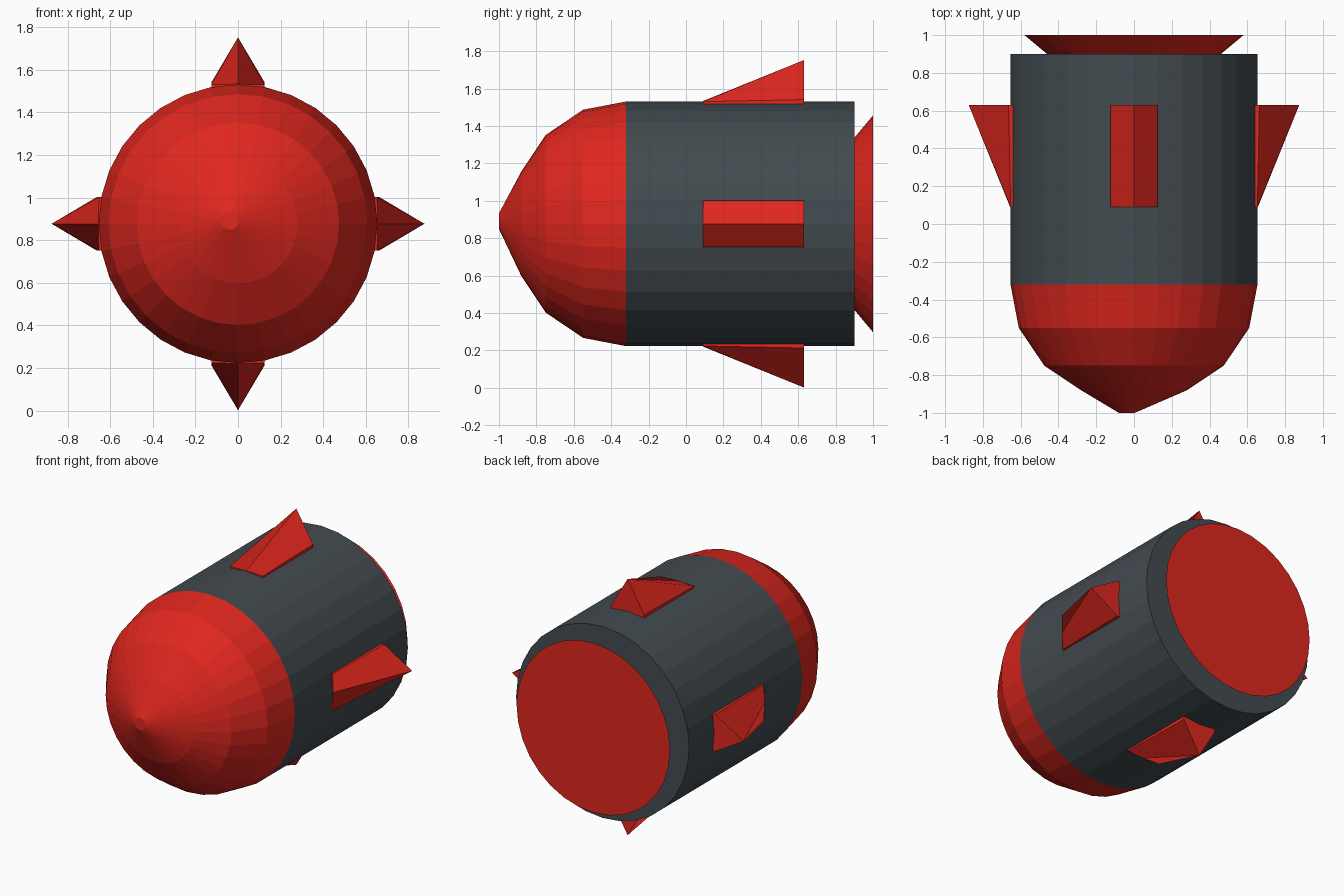
import bpy, bmesh
from math import sin, cos, pi
from mathutils import Matrix, Vector

if "Cube" in bpy.data.objects:
    bpy.data.objects.remove(bpy.data.objects["Cube"])

SIDES = 32
CZ = 0.877  # height of the long axis


def material(name, rgb):
    m = bpy.data.materials.new(name)
    m.diffuse_color = (*rgb, 1)
    m.use_nodes = True
    m.node_tree.nodes["Principled BSDF"].inputs["Base Color"].default_value = m.diffuse_color
    return m


RED = material("red", (0.74, 0.02, 0.013))
GREY = material("dark_grey", (0.055, 0.07, 0.08))


def finish(name, bm, mat):
    bmesh.ops.recalc_face_normals(bm, faces=bm.faces)
    mesh = bpy.data.meshes.new(name)
    bm.to_mesh(mesh)
    bm.free()
    mesh.materials.append(mat)
    obj = bpy.data.objects.new(name, mesh)
    bpy.context.collection.objects.link(obj)
    return obj


def lathe(name, profile, mat):
    """Capped rings along y; each entry is (y, radius, x offset, z offset)."""
    bm = bmesh.new()
    rings = []
    for y, r, dx, dz in profile:
        rings.append([bm.verts.new((dx + r * cos(2 * pi * i / SIDES), y,
                                    CZ + dz + r * sin(2 * pi * i / SIDES)))
                      for i in range(SIDES)])
    for a, b in zip(rings, rings[1:]):
        for i in range(SIDES):
            j = (i + 1) % SIDES
            bm.faces.new((a[i], a[j], b[j], b[i]))
    bm.faces.new(rings[0])
    bm.faces.new(rings[-1])
    return finish(name, bm, mat)


# Main barrel
lathe("body", [(-0.32, 0.654, 0, 0), (0.90, 0.654, 0, 0)], GREY)

# Rounded nose with a small, slightly off-centre flat tip
lathe("nose", [(-1.0, 0.042, -0.038, 0.014), (-0.88, 0.28, 0, 0),
               (-0.75, 0.475, 0, 0), (-0.55, 0.61, 0, 0),
               (-0.32, 0.654, 0, 0)], RED)

# Flared tail nozzle
lathe("tail_nozzle", [(0.90, 0.46, 0, 0), (1.0, 0.58, 0, 0)], RED)

# Four ridged wedge fins around the barrel
for k, side in enumerate(("top", "left", "bottom", "right")):
    bm = bmesh.new()
    points = [(0, 0.63, 0.875)]
    for x in (-0.125, 0.125):
        points += [(x, 0.09, 0.653), (x, 0.63, 0.664),
                   (x, 0.09, 0.62), (x, 0.63, 0.62)]
    turn = Matrix.Translation((0, 0, CZ)) @ Matrix.Rotation(-k * pi / 2, 4, "Y")
    v = [bm.verts.new(turn @ Vector(p)) for p in points]
    mid = bm.verts.new(turn @ Vector((0, 0.09, 0.656)))
    for face in ((v[0], v[2], v[1], mid), (v[0], mid, v[5], v[6]),
                 (v[0], v[6], v[8], v[4], v[2]), (v[1], v[2], v[4], v[3]),
                 (v[5], v[7], v[8], v[6]), (v[1], v[3], v[7], v[5], mid),
                 (v[3], v[4], v[8], v[7])):
        bm.faces.new(face)
    finish(side + "_fin", bm, RED)
